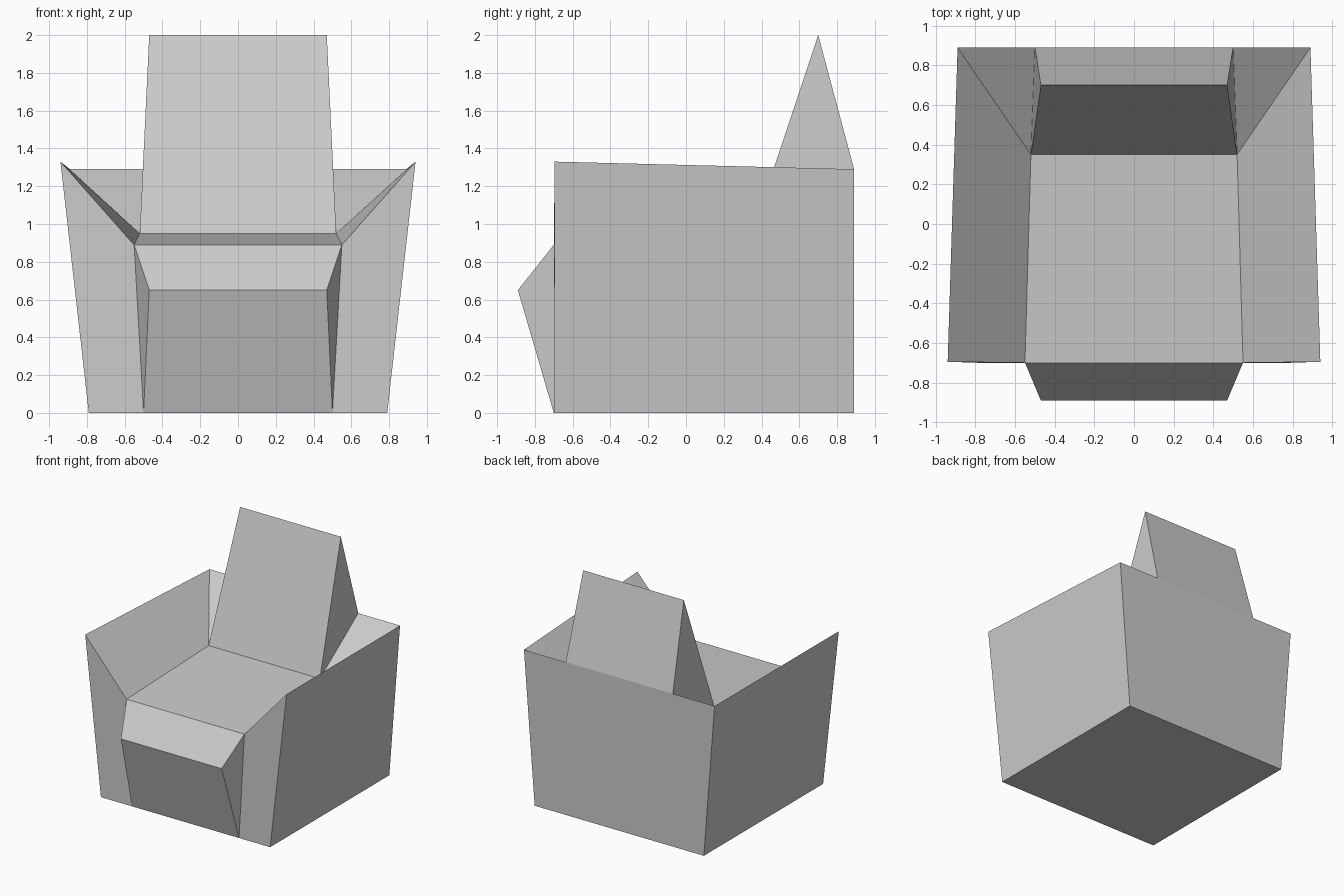
import bpy
import bmesh

cube = bpy.data.objects.get("Cube")
if cube:
    bpy.data.objects.remove(cube, do_unlink=True)

# One flat grey for the whole chair
grey = bpy.data.materials.new("grey_upholstery")
grey.use_nodes = True
colour = (0.6, 0.6, 0.6, 1)
grey.diffuse_color = colour
grey.node_tree.nodes["Principled BSDF"].inputs["Base Color"].default_value = colour

# Left-hand corner points; every one has a mirrored twin at -x
POINTS = {
    "floor_front": (0.79, -0.70, 0),
    "floor_back": (0.79, 0.89, 0),
    "arm_front": (0.94, -0.695, 1.33),
    "arm_back": (0.89, 0.89, 1.29),
    "seat_front": (0.55, -0.70, 0.89),
    "seat_back": (0.52, 0.35, 0.95),
    "rest_back": (0.50, 0.89, 1.29),
    "rest_top": (0.47, 0.70, 2.0),
    "apron_ridge": (0.47, -0.89, 0.65),
    "apron_floor": (0.50, -0.70, 0),
}


def make_part(name, strips, sides):
    """Strips span left to right between corner lines; sides are mirrored polygons."""
    bm = bmesh.new()
    verts = {}

    def corner(key, sign):
        if (key, sign) not in verts:
            x, y, z = POINTS[key]
            verts[key, sign] = bm.verts.new((x * sign, y, z))
        return verts[key, sign]

    for strip in strips:
        bm.faces.new([corner(k, 1) for k in strip] +
                     [corner(k, -1) for k in reversed(strip)])
    for side in sides:
        for sign in (1, -1):
            bm.faces.new([corner(k, sign) for k in side])
    bmesh.ops.recalc_face_normals(bm, faces=bm.faces)
    mesh = bpy.data.meshes.new(name)
    bm.to_mesh(mesh)
    bm.free()
    mesh.materials.append(grey)
    obj = bpy.data.objects.new(name, mesh)
    bpy.context.collection.objects.link(obj)
    return obj


# Body: base, back panel, seat, flared arms and sloping rear corners
make_part(
    "chair_body",
    strips=[
        ("apron_floor", "floor_front", "floor_back"),
        ("floor_back", "arm_back", "rest_back"),
        ("seat_front", "seat_back"),
    ],
    sides=[
        ("floor_front", "floor_back", "arm_back", "arm_front"),
        ("floor_front", "arm_front", "seat_front", "apron_floor"),
        ("arm_front", "arm_back", "seat_back", "seat_front"),
        ("arm_back", "rest_back", "seat_back"),
    ],
)

# Backrest: wedge rising from the rear of the seat
make_part(
    "backrest",
    strips=[("seat_back", "rest_top"), ("rest_top", "rest_back")],
    sides=[("seat_back", "rest_back", "rest_top")],
)

# Front apron: wedge bulging forward under the seat edge
make_part(
    "front_apron",
    strips=[("seat_front", "apron_ridge"), ("apron_ridge", "apron_floor")],
    sides=[("seat_front", "apron_floor", "apron_ridge")],
)
